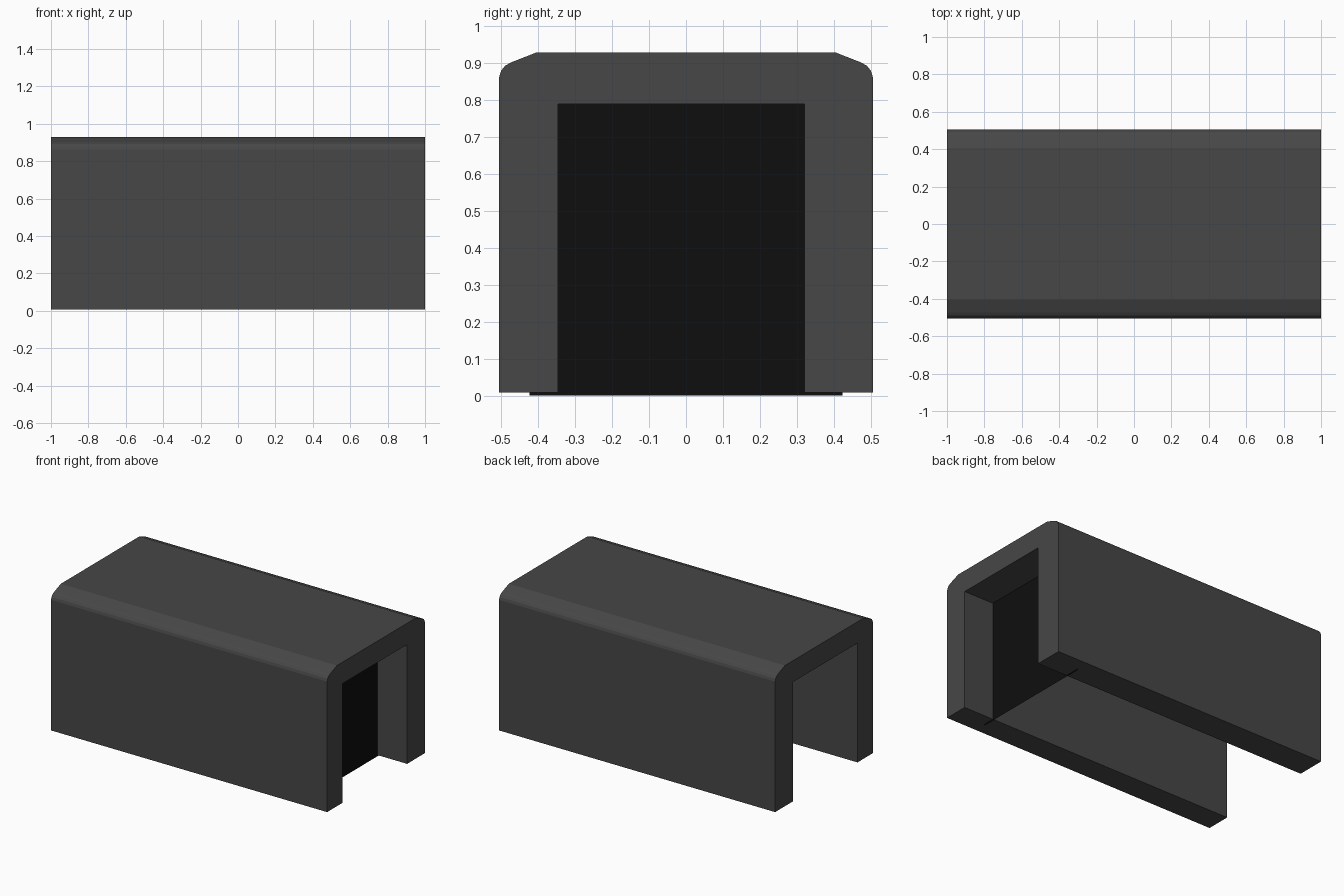
import bpy, bmesh

if "Cube" in bpy.data.objects:
    bpy.data.objects.remove(bpy.data.objects["Cube"])


def add_object(name, bm, shade):
    bmesh.ops.recalc_face_normals(bm, faces=bm.faces[:])
    mesh = bpy.data.meshes.new(name)
    bm.to_mesh(mesh)
    bm.free()
    obj = bpy.data.objects.new(name, mesh)
    bpy.context.collection.objects.link(obj)
    mat = bpy.data.materials.new(name + "_colour")
    mat.diffuse_color = (shade, shade, shade, 1)
    mat.use_nodes = True
    mat.node_tree.nodes["Principled BSDF"].inputs["Base Color"].default_value = mat.diffuse_color
    mesh.materials.append(mat)
    return obj


# Housing: inverted U section (y, z) with eased upper corners, swept along x
BASE, ROOF = 0.008, 0.789
corner = [(0.506, 0.862), (0.501, 0.879), (0.490, 0.893), (0.474, 0.902), (0.405, 0.929)]
outer = [(-0.506, BASE)] + [(-y, z) for y, z in corner] + corner[::-1] + [(0.506, BASE)]
inner = [(0.321, BASE), (0.321, ROOF), (-0.346, ROOF), (-0.346, BASE)]
bm = bmesh.new()
section = bm.faces.new([bm.verts.new((-1, y, z)) for y, z in outer + inner])
sweep = bmesh.ops.extrude_face_region(bm, geom=[section], use_keep_orig=True)
bmesh.ops.translate(bm, vec=(2, 0, 0),
                    verts=[g for g in sweep["geom"] if isinstance(g, bmesh.types.BMVert)])
add_object("housing", bm, 0.063)

# Dark panel recessed inside the right-hand opening, let into the walls
bm = bmesh.new()
HALF, PANEL_X = 0.424, 0.785
bm.faces.new([bm.verts.new((PANEL_X, y, z)) for y, z in
              [(-HALF, 0), (HALF, 0), (HALF, 2 * HALF), (-HALF, 2 * HALF)]])
add_object("dark_panel", bm, 0.0045)
